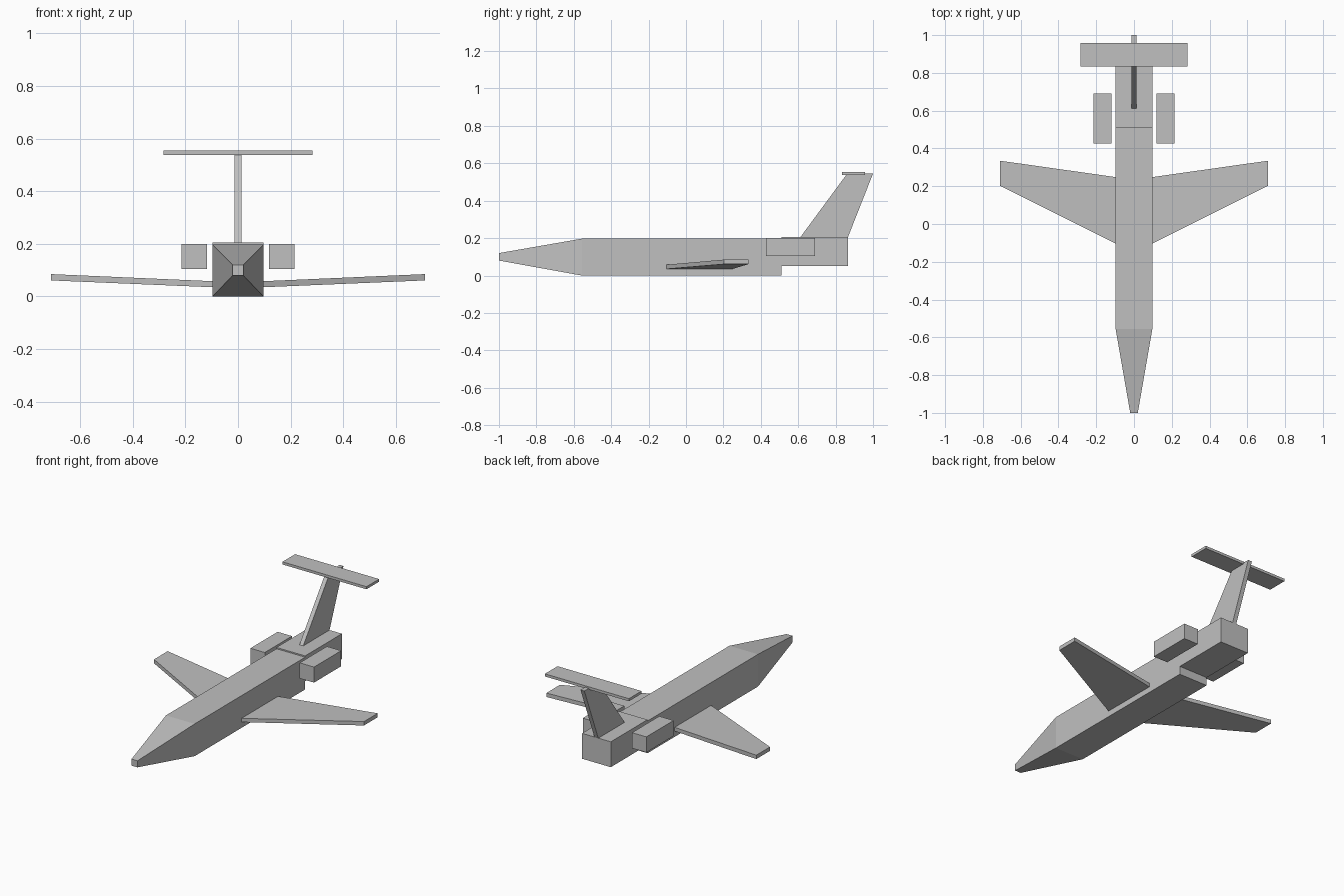
import bpy
import bmesh

cube = bpy.data.objects.get("Cube")
if cube:
    bpy.data.objects.remove(cube, do_unlink=True)

grey = bpy.data.materials.new("light grey")
grey.use_nodes = True
grey.diffuse_color = (0.53, 0.53, 0.53, 1)
grey.node_tree.nodes["Principled BSDF"].inputs["Base Color"].default_value = (0.53, 0.53, 0.53, 1)


def loft(name, rings):
    """Skin a closed solid over matching rings of points."""
    bm = bmesh.new()
    loops = [[bm.verts.new(p) for p in ring] for ring in rings]
    n = len(loops[0])
    for a, b in zip(loops, loops[1:]):
        for i in range(n):
            j = (i + 1) % n
            bm.faces.new((a[i], a[j], b[j], b[i]))
    bm.faces.new(loops[0])
    bm.faces.new(loops[-1])
    bmesh.ops.recalc_face_normals(bm, faces=bm.faces)
    mesh = bpy.data.meshes.new(name)
    bm.to_mesh(mesh)
    bm.free()
    mesh.materials.append(grey)
    obj = bpy.data.objects.new(name, mesh)
    bpy.context.collection.objects.link(obj)
    return obj


def section(y, half, z0, z1):
    """Rectangle across the length of the aircraft."""
    return [(-half, y, z0), (half, y, z0), (half, y, z1), (-half, y, z1)]


def rib(x, y0, y1, z0, z1):
    """Rectangle across the span."""
    return [(x, y0, z0), (x, y1, z0), (x, y1, z1), (x, y0, z1)]


# Fuselage with tapered nose, then the raised tail block
loft("fuselage", [section(-1, 0.02, 0.08, 0.12),
                  section(-0.557, 0.097, 0, 0.197),
                  section(0.51, 0.097, 0, 0.197)])
loft("tail_block", [section(0.51, 0.097, 0.05, 0.205),
                    section(0.865, 0.097, 0.05, 0.205)])

# Swept wings with slight dihedral, and rear engines
for side, s in (("left", 1), ("right", -1)):
    loft(side + "_wing", [rib(s * 0.095, -0.105, 0.248, 0.035, 0.058),
                          rib(s * 0.71, 0.203, 0.335, 0.061, 0.085)])
    loft(side + "_engine", [rib(s * 0.118, 0.427, 0.69, 0.105, 0.2),
                            rib(s * 0.215, 0.427, 0.69, 0.105, 0.2)])

# Swept fin and the tailplane on top of it
fin_outline = [(0.61, 0.203), (0.865, 0.203), (1.0, 0.545), (0.862, 0.545)]
loft("fin", [[(x, y, z) for y, z in fin_outline] for x in (-0.013, 0.013)])
loft("tailplane", [rib(x, 0.835, 0.957, 0.538, 0.554) for x in (-0.284, 0.284)])
